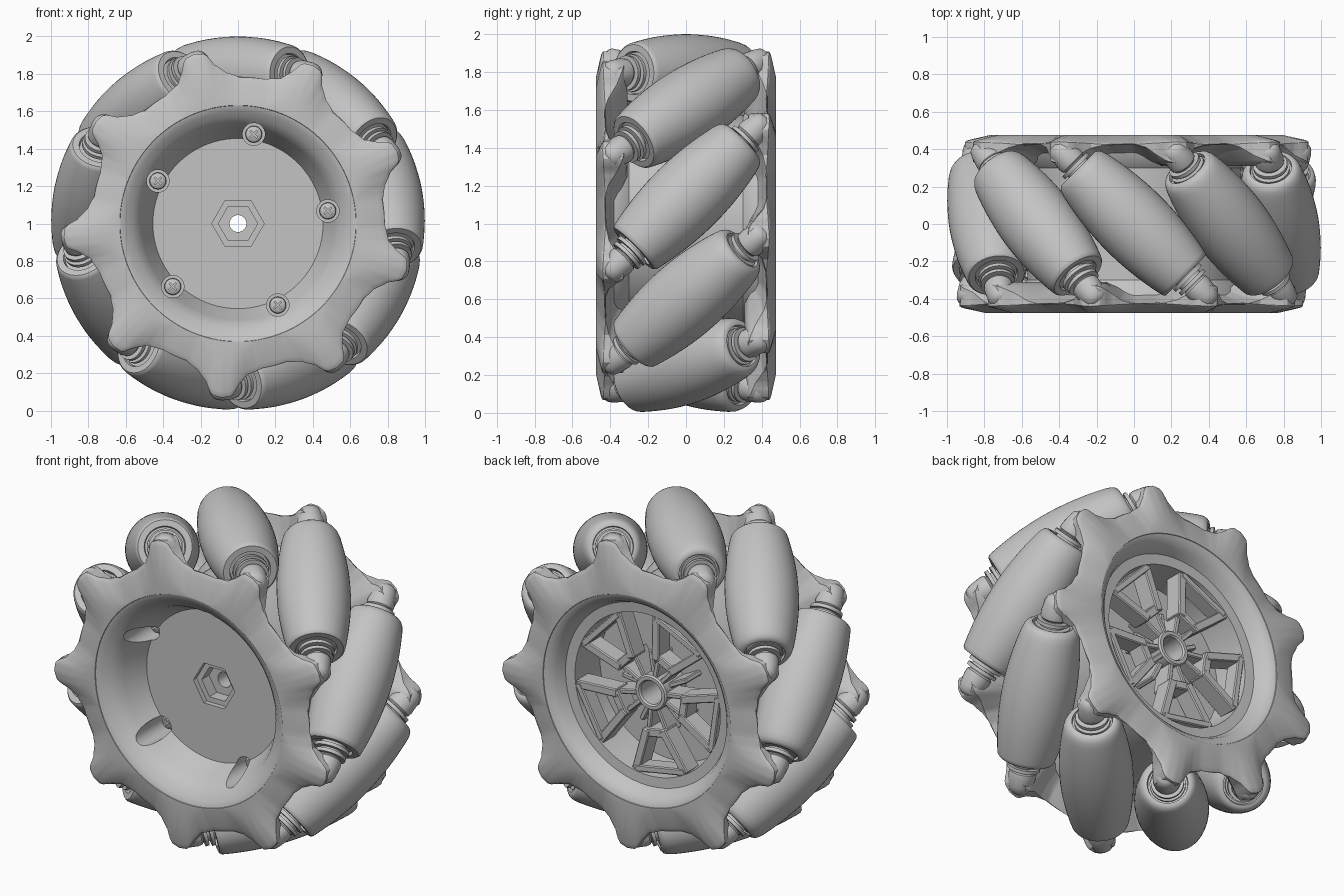
import bpy, bmesh
from math import sin, cos, radians, pi, sqrt
from mathutils import Matrix, Vector

cube = bpy.data.objects.get("Cube")
if cube:
    bpy.data.objects.remove(cube, do_unlink=True)

GREY = (0.55, 0.55, 0.55, 1)
grey = bpy.data.materials.new("light grey")
grey.use_nodes = True
grey.diffuse_color = GREY
grey.node_tree.nodes["Principled BSDF"].inputs["Base Color"].default_value = GREY

CENTRE = Vector((0, 0, 1))
AXLE = Matrix.Translation(CENTRE) @ Matrix.Rotation(-pi / 2, 4, 'X')  # local z -> wheel axis y


def polar(r, deg, y=0):
    return CENTRE + Vector((r * cos(radians(deg)), y, r * sin(radians(deg))))


def activate(ob):
    bpy.ops.object.select_all(action='DESELECT')
    ob.select_set(True)
    bpy.context.view_layer.objects.active = ob


def place(name, shape, matrix, smooth=35):
    """Add an object from a new bmesh or an existing mesh."""
    mesh = shape
    if isinstance(shape, bmesh.types.BMesh):
        bmesh.ops.recalc_face_normals(shape, faces=shape.faces)
        mesh = bpy.data.meshes.new(name)
        shape.to_mesh(mesh)
        shape.free()
        mesh.materials.append(grey)
    ob = bpy.data.objects.new(name, mesh)
    bpy.context.collection.objects.link(ob)
    ob.matrix_world = matrix
    if smooth:
        activate(ob)
        bpy.ops.object.shade_smooth_by_angle(angle=radians(smooth))
    return ob


def bridge(bm, rings, closed):
    """Skin equal rings of points; the rings themselves form a loop."""
    rows = [[bm.verts.new(p) for p in ring] for ring in rings]
    n = len(rows[0])
    for a, b in zip(rows, rows[1:] + rows[:1]):
        for i in range(n if closed else n - 1):
            j = (i + 1) % n
            bm.faces.new((a[i], a[j], b[j], b[i]))


def lathe(profile, segments, closed=True):
    """Spin (radius, height) points around z."""
    bm = bmesh.new()
    rings = []
    for k in range(segments):
        a = 2 * pi * k / segments
        rings.append([(r * cos(a), r * sin(a), h) for r, h in profile])
    bridge(bm, rings, closed)
    bmesh.ops.remove_doubles(bm, verts=bm.verts, dist=1e-5)
    return bm


def cutter(name, r, y0, y1, at=CENTRE, segments=32):
    bm = lathe([(0, y0), (r, y0), (r, y1), (0, y1)], segments, False)
    return place(name, bm, Matrix.Translation(at - CENTRE) @ AXLE, 0)


# Hub barrel with the front bowl and the shallow rear pocket
barrel = place("hub_barrel", lathe([
    (.045, -.23), (.455, -.23), (.515, -.36), (.535, -.40), (.565, -.43), (.60, -.455), (.635, -.474),
    (.64, -.474), (.62, -.36), (.57, -.30), (.57, .30), (.62, .36), (.64, .474),
    (.635, .474), (.60, .455), (.575, .43), (.55, .375), (.49, .37), (.475, .15), (.045, .15)],
    96), AXLE, 0)

SCREWS = [8 + 72 * k for k in range(5)]
cutters = [cutter("hex_cutter", .14, -.4, -.20, segments=6),
           cutter("inner_hex_cutter", .105, -.4, -.13, segments=6)]
cutters += [cutter("screw_bore_cutter", .06, -.6, -.14, polar(.485, a)) for a in SCREWS]
activate(barrel)
for c in cutters:
    mod = barrel.modifiers.new(c.name, 'BOOLEAN')
    mod.object = c
    mod.solver = 'EXACT'
    bpy.ops.object.modifier_apply(modifier=mod.name)
    bpy.data.objects.remove(c, do_unlink=True)
bpy.ops.object.shade_smooth_by_angle(angle=radians(35))

# Cross-head screws in the bores
for a in SCREWS:
    p = polar(.485, a)
    place("screw", lathe([(0, -.18), (.03, -.178), (.042, -.17), (.045, -.16), (.045, -.13),
                          (0, -.13)], 24, False), Matrix.Translation(p - CENTRE) @ AXLE)
    for turn in (0, pi / 2):
        bm = bmesh.new()
        bmesh.ops.create_cube(bm, size=1)
        place("screw_cross", bm, Matrix.Translation(p + Vector((0, -.184, 0)))
              @ Matrix.Rotation(turn + pi / 4, 4, 'Y') @ Matrix.Diagonal((.055, .009, .012, 1)), 0)

# Toothed side plate: (angle from tooth, outer radius, inner face y)
TOOTH = [(-10, .81, -.405), (-6, .86, -.36), (-3.5, .925, -.33), (0, .935, -.32), (3.5, .925, -.33),
         (6, .86, -.37), (9, .81, -.40), (15, .785, -.42), (25, .785, -.425), (30, .81, -.405)]
STEPS = 40


def tooth_shape(deg):
    for (a0, r0, y0), (a1, r1, y1) in zip(TOOTH, TOOTH[1:]):
        if deg <= a1:
            t = (deg - a0) / (a1 - a0)
            return r0 + (r1 - r0) * t, y0 + (y1 - y0) * t


bm = bmesh.new()
rings = []
for k in range(9 * STEPS):
    rel = -10 + 40 * (k % STEPS) / STEPS
    deg = 24.5 + 40 * (k // STEPS) + rel
    R, inner = tooth_shape(rel)
    ridge = max(0, 1 - min(abs(rel), abs(rel - 40)) / 13)
    flat = .64 + .16 * ridge
    front_y = -.438 - .014 * ridge
    section = [(.632, -.475), (flat, -.475), (R - .03, front_y), (R - .008, front_y + .006), (R, front_y + .012),
               (R, inner - .006), (R - .015, inner), (.6 + (R - .6) * .5, inner + .01),
               (.60, -.37 + .06 * ridge), (.60, -.41)]
    rings.append([polar(r, deg, y) - CENTRE for r, y in section])
bridge(bm, rings, True)
front = place("front_side_plate", bm, Matrix.Translation(CENTRE), 28)
place("rear_side_plate", front.data, Matrix.Translation(CENTRE) @ Matrix.Rotation(pi, 4, 'Z'), 0)

# Barrel-shaped rollers whose outer edges lie on one circle; the rear end is longer and rounder
DIST = .795
FRONT_END = .39
REAR_END = -.42
body = [(0, REAR_END + .02), (.11, REAR_END + .02), (.113, REAR_END), (.128, REAR_END),
        (.144, REAR_END + .01), (.156, REAR_END + .03)]
SPAN = (REAR_END + .06, FRONT_END - .025)
for i in range(19):
    s = SPAN[0] + (SPAN[1] - SPAN[0]) * i / 18
    body.append((1 - sqrt(DIST ** 2 + s * s / 2), s))
body += [(.16, FRONT_END - .01), (.15, FRONT_END), (.115, FRONT_END), (.11, FRONT_END - .02), (0, FRONT_END - .02)]
half_axle = [(0, .47), (.065, .47), (.065, .45), (.092, .45), (.092, .43), (.07, .43),
             (.07, .415), (.10, .415), (.10, .395), (.07, .395), (.07, .36), (0, .36)]
axle = [(r, -h) for r, h in half_axle] + half_axle[::-1]
boss = [(0, .60), (.035, .598), (.058, .58), (.068, .55), (.078, .49), (.076, .465), (.065, .455), (0, .455)]
parts = {"roller": lathe(body, 48, False), "roller_axle": lathe(axle, 32, False),
         "front_lug_boss": lathe(boss, 24, False),
         "rear_lug_boss": lathe([(r, -h) for r, h in boss], 24, False)}
for name, part in parts.items():
    shape = part
    for k in range(9):
        angle = 90 + 40 * k
        a = radians(angle)
        d = Vector((sin(a), -1, -cos(a))).normalized()
        m = Matrix.Translation(polar(DIST, angle)) @ d.to_track_quat('Z', 'Y').to_matrix().to_4x4()
        shape = place(name, shape, m, 0 if k else 38).data

# Rear hub: centre tube and five forked spokes
place("hub_tube", lathe([(.07, .12), (.07, .335), (.078, .345), (.098, .345), (.106, .335),
                         (.106, .12)], 48), AXLE)


def bar(name, p, q, width, y0, y1):
    """Straight rib between two polar points, set between depths y0 and y1."""
    a, b = polar(*p), polar(*q)
    along = b - a
    bm = bmesh.new()
    bmesh.ops.create_cube(bm, size=1)
    x = along.normalized()
    rot = Matrix((x, Vector((0, 1, 0)), x.cross(Vector((0, 1, 0))))).transposed().to_4x4()
    mid = (a + b) / 2 + Vector((0, (y0 + y1) / 2, 0))
    bmesh.ops.transform(bm, verts=bm.verts,
                        matrix=Matrix.Diagonal((along.length + width * .8, y1 - y0, width, 1)))
    bmesh.ops.bevel(bm, geom=bm.edges[:], offset=.006, segments=1, affect='EDGES')
    place(name, bm, Matrix.Translation(mid) @ rot, 0)


for k in range(5):
    c = 116 + 72 * k
    for s in (-1, 1):
        bar("spoke_arm", (.24, c + s * 15), (.47, c + s * 20), .05, .25, .365)
        bar("spoke_stem", (.11, c + s * 14), (.24, c + s * 15), .03, .21, .335)
    bar("spoke_link", (.24, c - 15), (.24, c + 15), .05, .25, .36)
    bar("spoke_rim_link", (.475, c - 19), (.475, c + 19), .04, .27, .368)
    bar("spoke_brace", (.11, c + 36), (.22, c + 36), .03, .14, .29)
